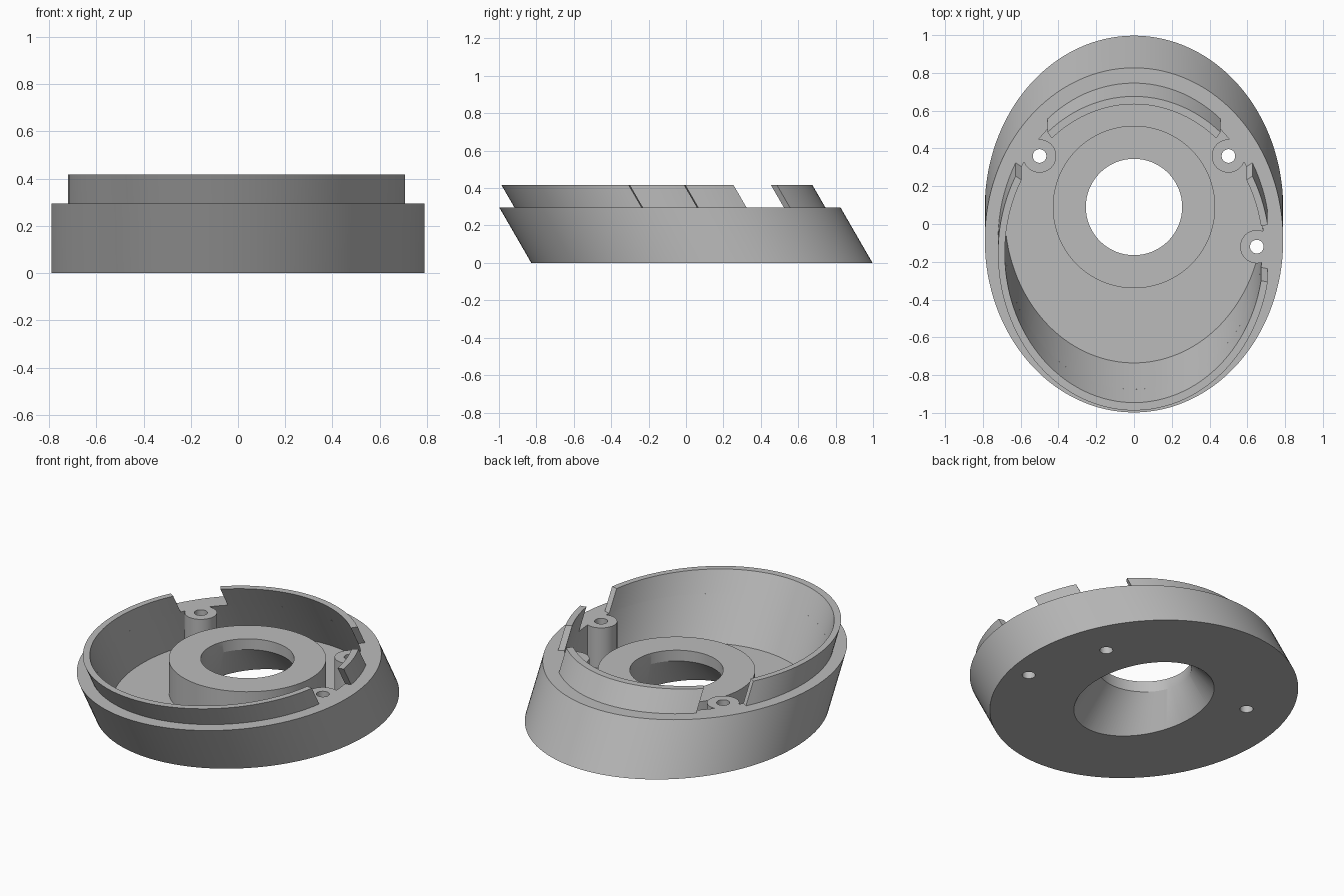
import bpy, bmesh, math

cube = bpy.data.objects.get("Cube")
if cube:
    bpy.data.objects.remove(cube, do_unlink=True)

SLANT = math.tan(math.radians(30))      # housing axis leans forward
STRETCH = 1 / math.cos(math.radians(30))  # round tube cut level gives an ellipse
BASE_Y = 0.085
FLOOR, RIM, TOP, BOSS_TOP = 0.053, 0.295, 0.417, 0.255
SEGMENTS = 128

grey = bpy.data.materials.new("mid_grey")
grey.use_nodes = True
GREY = (0.5, 0.5, 0.5, 1)
grey.diffuse_color = GREY
grey.node_tree.nodes["Principled BSDF"].inputs["Base Color"].default_value = GREY


def make_object(name, bm):
    bmesh.ops.recalc_face_normals(bm, faces=bm.faces)
    mesh = bpy.data.meshes.new(name)
    bm.to_mesh(mesh)
    bm.free()
    mesh.materials.append(grey)
    obj = bpy.data.objects.new(name, mesh)
    bpy.context.scene.collection.objects.link(obj)
    return obj


def loft(name, rings):
    """Solid through level ellipses: (centre x, centre y, z, radius x, radius y)."""
    bm = bmesh.new()
    loops = []
    for cx, cy, z, rx, ry in rings:
        angles = [2 * math.pi * i / SEGMENTS for i in range(SEGMENTS)]
        loops.append([bm.verts.new((cx + rx * math.cos(a), cy + ry * math.sin(a), z))
                      for a in angles])
    for low, high in zip(loops, loops[1:]):
        for i in range(SEGMENTS):
            j = (i + 1) % SEGMENTS
            bm.faces.new((low[i], low[j], high[j], high[i]))
    bm.faces.new(loops[0])
    bm.faces.new(loops[-1])
    return make_object(name, bm)


def leaning(name, r, z0, z1):
    return loft(name, [(0, BASE_Y - SLANT * z, z, r, r * STRETCH) for z in (z0, z1)])


def upright(name, x, y, r, z0, z1):
    return loft(name, [(x, y, z, r, r) for z in (z0, z1)])


def combine(target, helper, operation):
    mod = target.modifiers.new(operation.lower(), "BOOLEAN")
    mod.operation = operation
    mod.solver = "EXACT"
    mod.object = helper
    bpy.context.view_layer.update()
    result = bpy.data.meshes.new_from_object(
        target.evaluated_get(bpy.context.evaluated_depsgraph_get()))
    target.modifiers.clear()
    target.data = result
    bpy.data.objects.remove(helper, do_unlink=True)


def lip_sector(name, start, end):
    """Part of the thin raised lip, between two angles in degrees."""
    bm = bmesh.new()
    steps = max(4, round((end - start) / 3))
    sections = []
    for i in range(steps + 1):
        a = math.radians(start + (end - start) * i / steps)
        sections.append([
            bm.verts.new((r * math.cos(a),
                          BASE_Y - SLANT * z + r * STRETCH * math.sin(a), z))
            for r, z in ((0.684, RIM), (0.72, RIM), (0.72, TOP), (0.684, TOP))])
    for s, t in zip(sections, sections[1:]):
        for k in range(4):
            m = (k + 1) % 4
            bm.faces.new((s[k], s[m], t[m], t[k]))
    bm.faces.new(sections[0])
    bm.faces.new(sections[-1])
    return make_object(name, bm)


# Leaning housing with its cavity
housing = leaning("housing", 0.79, 0, RIM)
combine(housing, leaning("cavity", 0.684, FLOOR, 0.6), "DIFFERENCE")

# Central boss and screw posts
combine(housing, upright("boss", 0, 0.09, 0.43, 0.02, BOSS_TOP), "UNION")
posts = [(-0.5, 0.36), (0.5, 0.36), (0.65, -0.12)]
for x, y in posts:
    combine(housing, upright("post", x, y, 0.088, 0.02, RIM), "UNION")

# Flared opening through the boss, and the screw holes
combine(housing, loft("flared_opening", [
    (0, 0.085, -0.001, 0.33, 0.45), (0, 0.09, 0.19, 0.255, 0.255),
    (0, 0.09, 0.5, 0.255, 0.255)]), "DIFFERENCE")
for x, y in posts:
    combine(housing, upright("screw_hole", x, y, 0.036, -0.1, 0.6), "DIFFERENCE")

# Raised lip, broken by a gap beside each post
parts = [housing,
         lip_sector("lip_side", 10.5, 29.5),
         lip_sector("lip_back", 50.5, 129.5),
         lip_sector("lip_front", 150.5, 349.5)]

bpy.ops.object.select_all(action="DESELECT")
for obj in parts:
    obj.select_set(True)
bpy.context.view_layer.objects.active = housing
bpy.ops.object.shade_smooth_by_angle(angle=math.radians(25))
